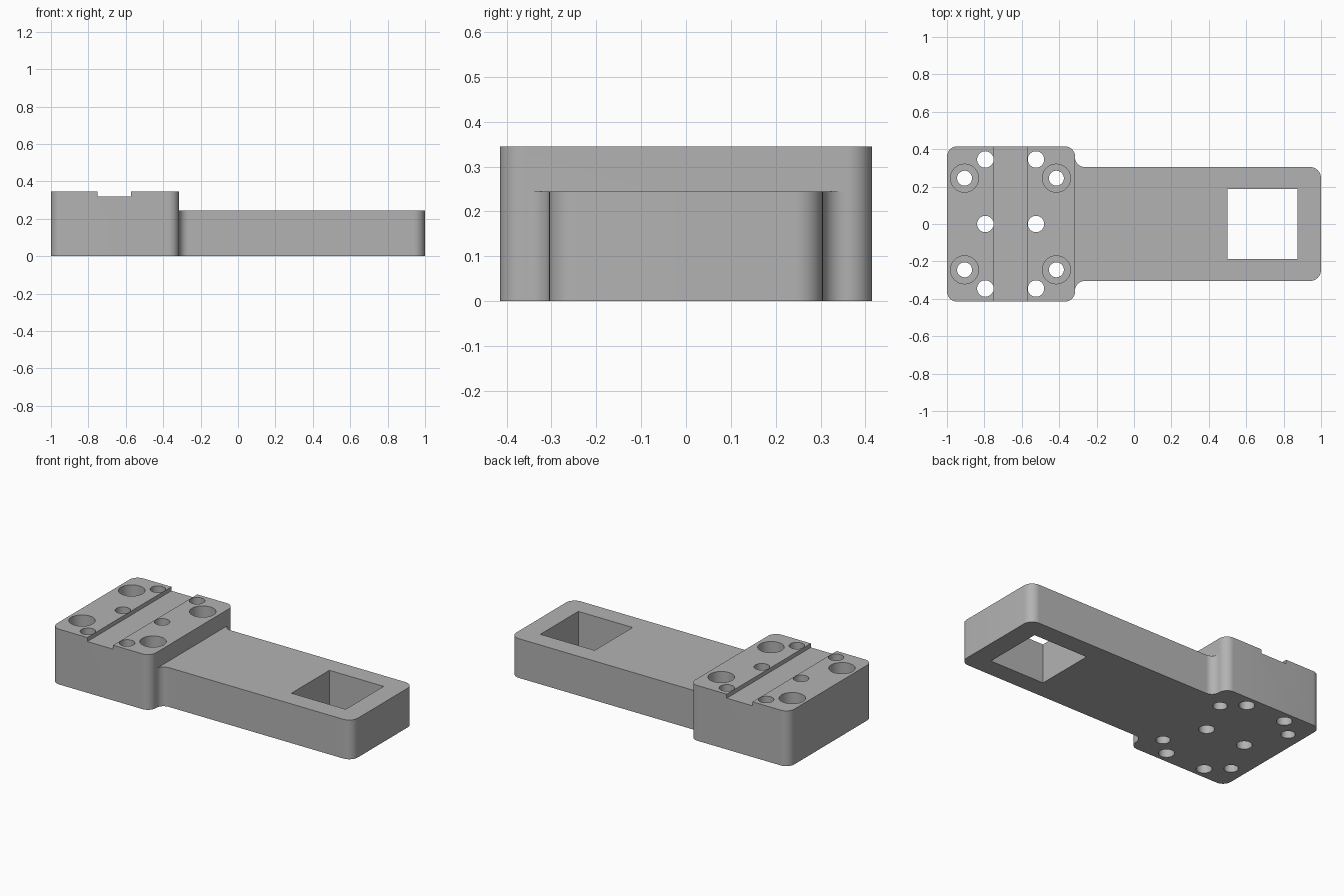
import bpy
import bmesh
from math import radians
from mathutils import Vector

cube = bpy.data.objects.get("Cube")
if cube:
    bpy.data.objects.remove(cube, do_unlink=True)

grey = bpy.data.materials.new("plain grey")
grey.use_nodes = True
grey.diffuse_color = (0.45, 0.45, 0.45, 1)
grey.node_tree.nodes["Principled BSDF"].inputs["Base Color"].default_value = (0.45, 0.45, 0.45, 1)

HEAD_TOP, ARM_TOP, STEP_X = 0.345, 0.245, -0.315


def add_object(name, bm):
    bmesh.ops.recalc_face_normals(bm, faces=bm.faces)
    mesh = bpy.data.meshes.new(name)
    bm.to_mesh(mesh)
    bm.free()
    mesh.materials.append(grey)
    obj = bpy.data.objects.new(name, mesh)
    bpy.context.collection.objects.link(obj)
    return obj


def rounded(corners, steps=10):
    """Replace every (x, y, radius) right-angle corner by an arc."""
    points = []
    for i, (x, y, r) in enumerate(corners):
        c = Vector((x, y))
        before = (Vector(corners[i - 1][:2]) - c).normalized()
        after = (Vector(corners[(i + 1) % len(corners)][:2]) - c).normalized()
        centre = c + (before + after) * r
        for s in range(steps + 1):
            a = radians(90 * s / steps)
            from math import sin, cos
            points.append(centre - after * r * cos(a) - before * r * sin(a))
    return points


def prism(name, outline, z0, z1):
    bm = bmesh.new()
    face = bm.faces.new([bm.verts.new((p[0], p[1], z0)) for p in outline])
    side = bmesh.ops.extrude_face_region(bm, geom=[face])["geom"]
    verts = [v for v in side if isinstance(v, bmesh.types.BMVert)]
    bmesh.ops.translate(bm, verts=verts, vec=(0, 0, z1 - z0))
    return add_object(name, bm)


def box(name, x0, x1, y, z0, z1):
    return prism(name, [(x0, -y), (x1, -y), (x1, y), (x0, y)], z0, z1)


def cylinder(name, x, y, r, z0, z1):
    bm = bmesh.new()
    bmesh.ops.create_cone(bm, cap_ends=True, segments=40, radius1=r, radius2=r, depth=z1 - z0)
    bmesh.ops.translate(bm, verts=bm.verts, vec=(x, y, (z0 + z1) / 2))
    return add_object(name, bm)


# Bracket outline: wide head, inner fillets and long arm
half = [(-1, -0.415, 0.055), (STEP_X, -0.415, 0.055), (STEP_X, -0.305, 0.05), (1, -0.305, 0.06)]
outline = half + [(x, -y, r) for x, y, r in reversed(half)]
bracket = prism("mounting_bracket", rounded(outline), 0, HEAD_TOP)

# Step above the arm, groove across the head, square window
cutters = [
    box("step_cutter", STEP_X, 1.2, 0.6, ARM_TOP, 0.6),
    box("groove_cutter", -0.75, -0.572, 0.6, 0.32, 0.6),
    box("window_cutter", 0.5, 0.875, 0.187, -0.2, 0.6),
]

# Straight holes beside the groove
for x in (-0.795, -0.524):
    for y in (-0.345, 0, 0.345):
        cutters.append(cylinder("hole_cutter", x, y, 0.044, -0.2, 0.6))

# Counterbored screw holes
for x in (-0.906, -0.415):
    for y in (-0.245, 0.245):
        cutters.append(cylinder("screw_cutter", x, y, 0.04, -0.2, 0.6))
        cutters.append(cylinder("counterbore_cutter", x, y, 0.075, 0.22, 0.6))

bpy.context.view_layer.objects.active = bracket
for cutter in cutters:
    cutter.hide_render = True
    mod = bracket.modifiers.new("cut", "BOOLEAN")
    mod.operation = "DIFFERENCE"
    mod.solver = "EXACT"
    mod.object = cutter
    bpy.ops.object.modifier_apply(modifier=mod.name)
    bpy.data.objects.remove(cutter, do_unlink=True)

bpy.ops.object.select_all(action="DESELECT")
bracket.select_set(True)
bpy.ops.object.shade_smooth_by_angle(angle=radians(30))
